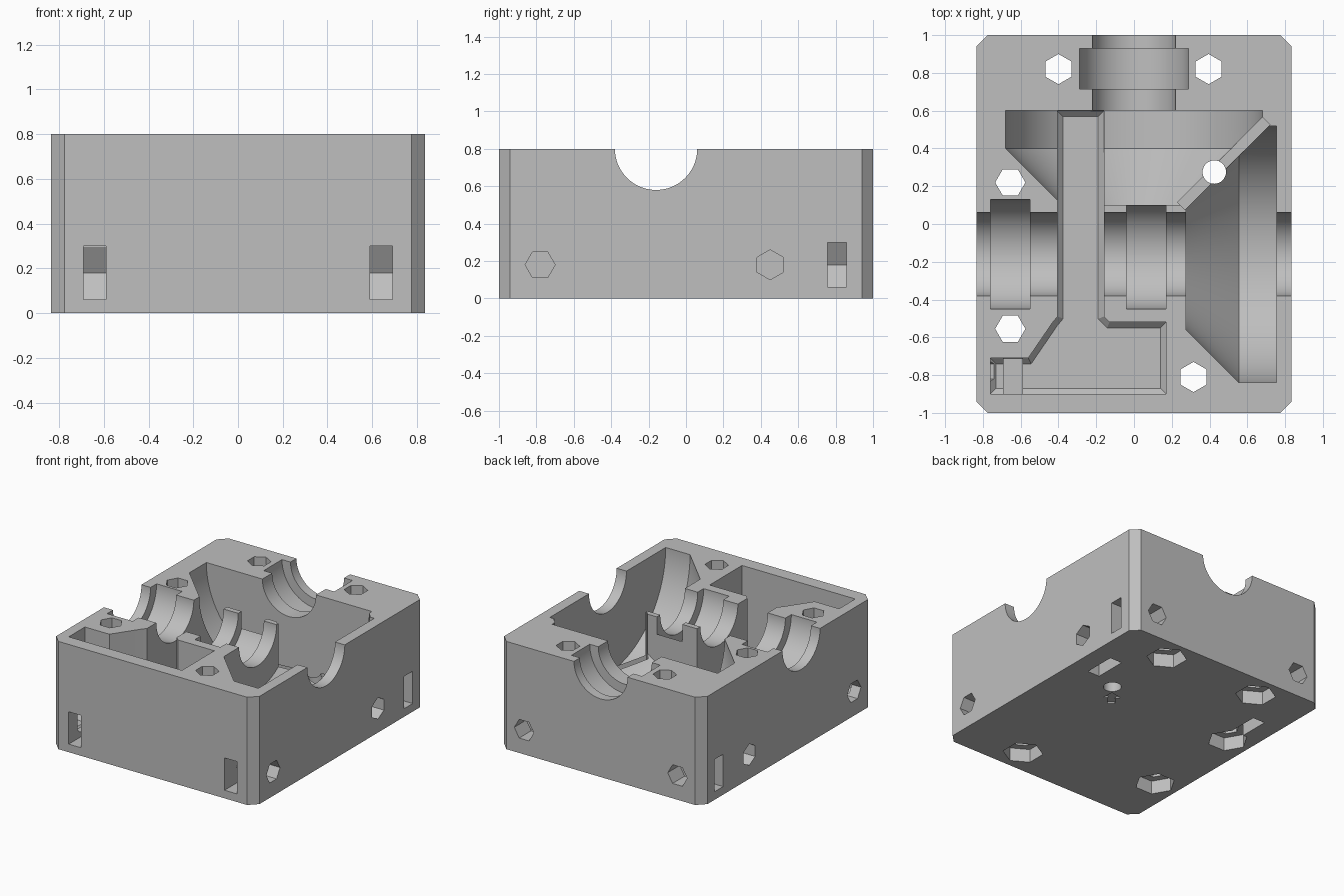
import bpy, bmesh, math
from mathutils import Vector

if "Cube" in bpy.data.objects:
    bpy.data.objects.remove(bpy.data.objects["Cube"], do_unlink=True)

TOP = 0.8        # split plane, where both shaft axes lie
SHAFT_Y = -0.16  # axis of the cross shaft
BOLT_Z = 0.18

grey = bpy.data.materials.new("housing grey")
grey.use_nodes = True
colour = (0.52, 0.52, 0.52, 1)
grey.diffuse_color = colour
grey.node_tree.nodes["Principled BSDF"].inputs["Base Color"].default_value = colour


def finish(bm, name):
    bmesh.ops.recalc_face_normals(bm, faces=bm.faces)
    mesh = bpy.data.meshes.new(name)
    bm.to_mesh(mesh)
    bm.free()
    mesh.materials.append(grey)
    obj = bpy.data.objects.new(name, mesh)
    bpy.context.collection.objects.link(obj)
    return obj


def place(axis, u, v, t):
    return Vector({"X": (t, u, v), "Y": (u, t, v), "Z": (u, v, t)}[axis])


def prism(name, outline, axis, a, b, chamfer=0):
    """Extrude an outline along an axis, optionally chamfering the edges at a."""
    bm = bmesh.new()
    low = [bm.verts.new(place(axis, u, v, a)) for u, v in outline]
    high = [bm.verts.new(place(axis, u, v, b)) for u, v in outline]
    floor = bm.faces.new(low)
    bm.faces.new(high)
    n = len(low)
    for i in range(n):
        j = (i + 1) % n
        bm.faces.new((low[i], low[j], high[j], high[i]))
    bmesh.ops.recalc_face_normals(bm, faces=bm.faces)
    if chamfer:
        bmesh.ops.bevel(bm, geom=list(floor.edges), offset=chamfer,
                        segments=1, affect="EDGES")
    return finish(bm, name)


def lathe(name, profile, axis, centre, sides=96):
    """Revolve (distance, radius) steps round a shaft axis in the split plane."""
    bm = bmesh.new()
    rings = []
    for t, r in profile:
        angles = [2 * math.pi * (i + 0.5) / sides for i in range(sides)]
        rings.append([bm.verts.new(place(axis, centre + r * math.cos(k),
                                         TOP + r * math.sin(k), t)) for k in angles])
    for p, q in zip(rings, rings[1:]):
        for i in range(sides):
            j = (i + 1) % sides
            bm.faces.new((p[i], p[j], q[j], q[i]))
    bm.faces.new(rings[0])
    bm.faces.new(rings[-1])
    return finish(bm, name)


def polygon(u, v, r, sides=6, turn=0.0):
    return [(u + r * math.cos(turn + 2 * math.pi * i / sides),
             v + r * math.sin(turn + 2 * math.pi * i / sides)) for i in range(sides)]


# Block with chamfered upright corners
W, D, C = 0.835, 1.0, 0.06
housing = prism("gearbox_housing",
                [(-W, C - D), (C - W, -D), (W - C, -D), (W, C - D),
                 (W, D - C), (W - C, D), (C - W, D), (-W, D - C)], "Z", 0, TOP)


def cut(cutter):
    cutter.hide_render = True
    mod = housing.modifiers.new("cut", "BOOLEAN")
    mod.operation = "DIFFERENCE"
    mod.solver = "EXACT"
    mod.object = cutter
    bpy.ops.object.select_all(action="DESELECT")
    bpy.context.view_layer.objects.active = housing
    housing.select_set(True)
    bpy.ops.object.modifier_apply(modifier=mod.name)
    bpy.data.objects.remove(cutter, do_unlink=True)


# Gear cavities: a disc with a bevelled cone on each shaft
cut(lathe("wheel_cavity", [(0.275, 0.40), (0.555, 0.68), (0.755, 0.68)], "X", SHAFT_Y))
cut(lathe("pinion_cavity", [(0.10, 0.38), (0.40, 0.68), (0.60, 0.68)], "Y", 0))

# Shaft bores and bearing seats
cut(lathe("cross_bore", [(-1, 0.22), (1, 0.22)], "X", SHAFT_Y))
cut(lathe("rear_bore", [(0.5, 0.22), (1.2, 0.22)], "Y", 0))
for start in (-0.76, -0.04):
    cut(lathe("cross_bearing_seat", [(start, 0.29), (start + 0.21, 0.29)], "X", SHAFT_Y))
cut(lathe("rear_bearing_seat", [(0.715, 0.29), (0.93, 0.29)], "Y", 0))

# Front pocket joined to the long channel
cut(prism("pocket_and_channel",
          [(-0.76, -0.9), (0.17, -0.9), (0.17, -0.52), (-0.13, -0.52), (-0.16, -0.49),
           (-0.16, 0.598), (-0.405, 0.598), (-0.405, -0.49), (-0.43, -0.52),
           (-0.56, -0.71), (-0.76, -0.71)], "Z", 0.1, 1.0, 0.03))

# Diagonal groove between the cavities, with a round drain hole
cut(prism("drain_groove", [(0.27, 0.075), (0.72, 0.525), (0.68, 0.565), (0.23, 0.115)],
          "Z", 0.36, 1.0))
cut(prism("drain_hole", polygon(0.425, 0.275, 0.062, 32), "Z", -0.1, 1.0))

# Upright bolt holes with nut recesses underneath
for x, y, turn in ((0.395, 0.82, math.pi / 2), (-0.4, 0.82, math.pi / 2),
                   (0.315, -0.81, math.pi / 2), (-0.655, 0.22, 0), (-0.655, -0.555, 0)):
    cut(prism("upright_bolt_hole", polygon(x, y, 0.08, 6, turn), "Z", -0.1, 1.0))
    cut(prism("nut_recess", polygon(x, y, 0.139, 6, turn), "Z", -0.1, 0.1))

# Side and rear bolt holes with pointed nut slots, the same on both sides
for s in (-1, 1):
    for y, turn in ((-0.78, 0), (0.45, math.pi / 2)):
        cut(prism("side_bolt_hole", polygon(y, BOLT_Z, 0.08, 6, turn), "X", s * 0.5, s * 0.95))
    cut(prism("rear_bolt_hole", polygon(s * 0.63, BOLT_Z, 0.08), "Y", 0.64, 1.1))
    cut(prism("front_nut_slot", [(-1.1, 0.06), (-0.713, 0.06), (-0.64, BOLT_Z),
                                 (-0.713, 0.3), (-1.1, 0.3)], "X", s * 0.59, s * 0.69))
    cut(prism("bottom_nut_slot", [(0.33, -0.1), (0.57, -0.1), (0.57, 0.25),
                                  (0.45, 0.32), (0.33, 0.25)], "X", s * 0.59, s * 0.69))
    cut(prism("side_nut_slot", [(s * 0.95, 0.06), (s * 0.56, 0.06), (s * 0.49, BOLT_Z),
                                (s * 0.56, 0.3), (s * 0.95, 0.3)], "Y", 0.757, 0.857))

# Small engraved arrow underneath, pointing at the drain
tip, ahead, side = Vector((0.375, 0.215)), Vector((0.6, 0.8)), Vector((-0.8, 0.6))
arrow = [(0, 0), (-0.07, 0.06), (-0.07, 0.025), (-0.15, 0.025),
         (-0.15, -0.025), (-0.07, -0.025), (-0.07, -0.06)]
cut(prism("arrow_mark", [tuple(tip + ahead * a + side * b) for a, b in arrow],
          "Z", -0.05, 0.012))

# Smooth bores, sharp edges
bpy.ops.object.select_all(action="DESELECT")
housing.select_set(True)
bpy.context.view_layer.objects.active = housing
bpy.ops.object.shade_smooth_by_angle(angle=math.radians(25))
